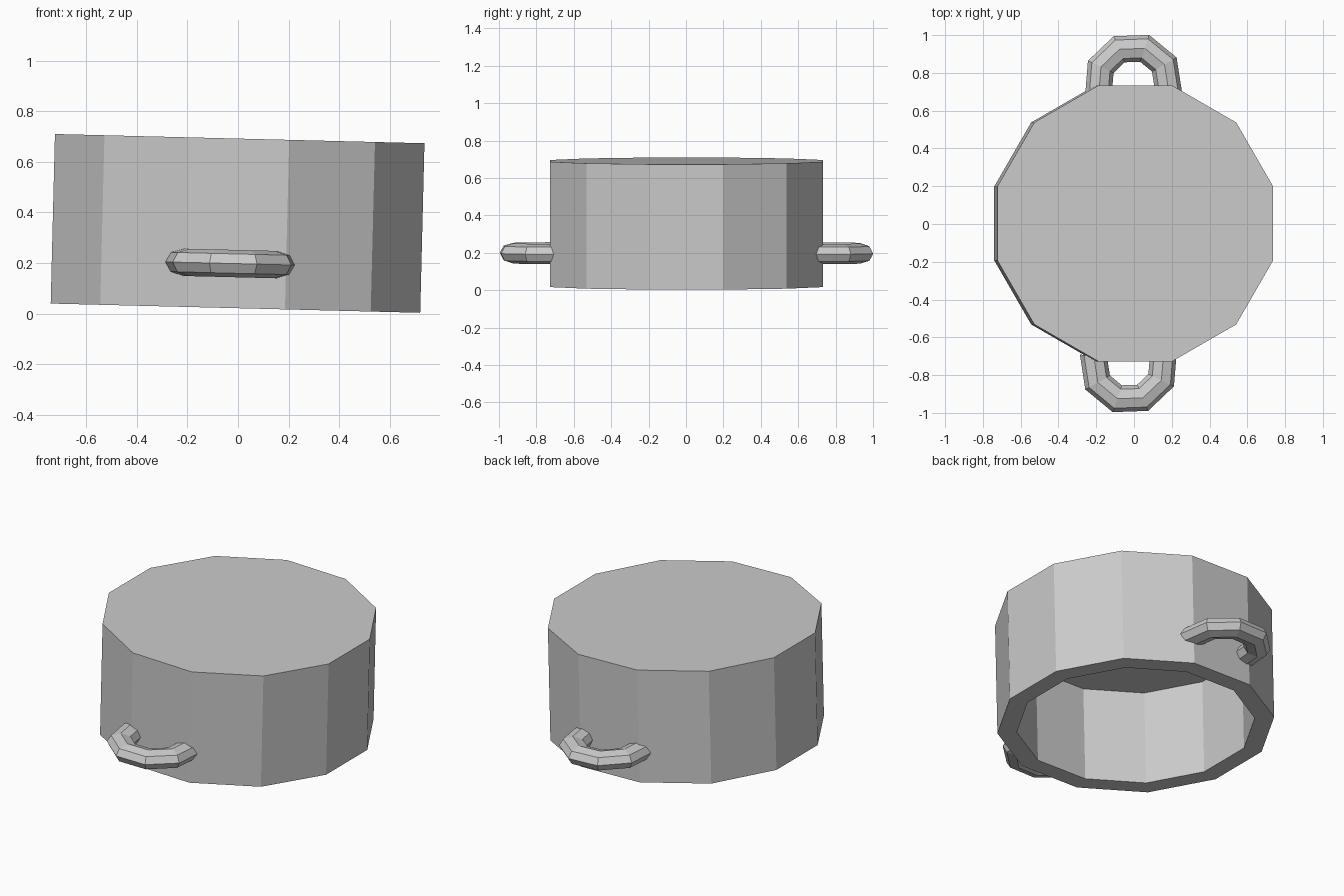
import bpy, bmesh
from math import sin, cos, radians, pi
from mathutils import Matrix

if "Cube" in bpy.data.objects:
    bpy.data.objects.remove(bpy.data.objects["Cube"])

# whole model leans slightly about y
LEAN = Matrix.Translation((-0.01, 0.003, 0.0215)) @ Matrix.Rotation(radians(1.43), 4, 'Y')


def loft(name, rings):
    """Skin a list of closed point rings and cap both ends."""
    bm = bmesh.new()
    loops = [[bm.verts.new(p) for p in ring] for ring in rings]
    n = len(loops[0])
    for a, b in zip(loops, loops[1:]):
        for i in range(n):
            j = (i + 1) % n
            bm.faces.new((a[i], a[j], b[j], b[i]))
    bm.faces.new(loops[0])
    bm.faces.new(loops[-1])
    bmesh.ops.recalc_face_normals(bm, faces=bm.faces)
    mesh = bpy.data.meshes.new(name)
    bm.to_mesh(mesh)
    bm.free()
    obj = bpy.data.objects.new(name, mesh)
    bpy.context.collection.objects.link(obj)
    obj.matrix_world = LEAN
    return obj


def pot_ring(r, z):
    angles = [radians(15 + 30 * k) for k in range(12)]
    return [(r * cos(a), r * sin(a), z) for a in angles]


# upside-down pot: cavity ceiling, inner rim, outer rim, closed top
R_OUT, R_IN, HEIGHT, DEPTH = 0.756, 0.65, 0.67, 0.56
loft("pot_body", [pot_ring(R_IN, DEPTH), pot_ring(R_IN, 0),
                  pot_ring(R_OUT, 0), pot_ring(R_OUT, HEIGHT)])


def handle(name, cx, cy, start, z=0.176, major=0.19, rw=0.075, rh=0.054):
    """Half-ring handle with an oval eight-sided section."""
    rings = []
    for k in range(6):
        a = radians(start + 41.6 * k)
        rings.append([(cx + (major + rw * cos(t)) * cos(a),
                       cy + (major + rw * cos(t)) * sin(a),
                       z + rh * sin(t))
                      for t in (i * pi / 4 for i in range(8))])
    return loft(name, rings)


# carrying handles
handle("back_handle", 0.001, 0.747, -11.8)
handle("front_handle", -0.022, -0.748, 168.0)
